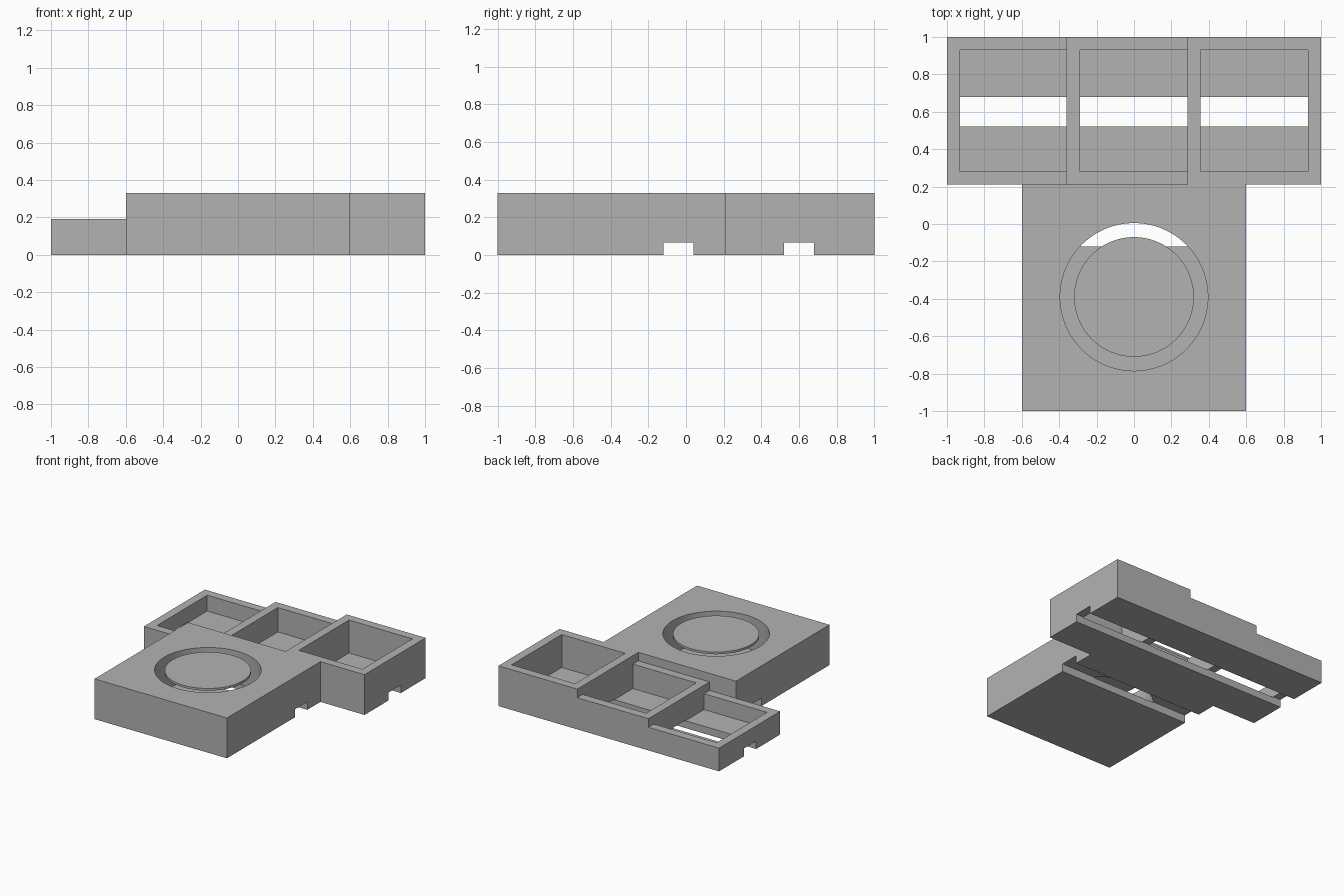
import bpy
import math

old = bpy.data.objects.get("Cube")
if old:
    bpy.data.objects.remove(old, do_unlink=True)

GREY = (0.45, 0.45, 0.45, 1.0)
mat = bpy.data.materials.new("plain grey")
mat.use_nodes = True
mat.diffuse_color = GREY
mat.node_tree.nodes["Principled BSDF"].inputs["Base Color"].default_value = GREY

HEIGHT = 0.33       # tallest top
FLOOR = 0.06        # bin and well floor
CHANNEL = 0.065     # cable channel height
WALL = 0.07
SPLIT = 0.21        # where the bins meet the block
BIG = 0.5           # cutter overshoot


def box(name, x, y, z):
    """Axis-aligned box from (min, max) ranges."""
    bpy.ops.mesh.primitive_cube_add(size=1, location=[sum(r) / 2 for r in (x, y, z)])
    ob = bpy.context.object
    ob.name = name
    ob.scale = [r[1] - r[0] for r in (x, y, z)]
    bpy.ops.object.transform_apply(location=True, rotation=False, scale=True)
    ob.data.materials.append(mat)
    return ob


def disc(name, radius, y, z):
    """Upright cylinder on the centre line."""
    bpy.ops.mesh.primitive_cylinder_add(
        vertices=96, radius=radius, depth=z[1] - z[0], location=(0, y, sum(z) / 2))
    ob = bpy.context.object
    ob.name = name
    ob.data.materials.append(mat)
    return ob


def cut(target, *cutters):
    """Subtract the cutters and discard them."""
    for cutter in cutters:
        cutter.hide_render = True
        mod = target.modifiers.new("cut", "BOOLEAN")
        mod.operation = "DIFFERENCE"
        mod.solver = "EXACT"
        mod.object = cutter
        bpy.context.view_layer.objects.active = target
        bpy.ops.object.modifier_apply(modifier=mod.name)
        bpy.data.objects.remove(cutter, do_unlink=True)


def channel(y):
    """Cable channel cutter running the full width."""
    return box("channel_cutter", (-1 - BIG, 1 + BIG), y, (-BIG, CHANNEL))


def smooth(ob):
    bpy.ops.object.select_all(action="DESELECT")
    ob.select_set(True)
    bpy.context.view_layer.objects.active = ob
    bpy.ops.object.shade_smooth_by_angle(angle=math.radians(30))


# Stepped row of bins: name, outer x range, inner x range, height
bins = [
    ("low_bin", (-1, -0.36), (-1 + WALL, -0.36 + WALL), 0.19),
    ("middle_bin", (-0.36, 0.285), (-0.36 + WALL, 0.285 + WALL), 0.26),
    ("tall_bin", (0.285, 1), (0.285 + WALL, 1 - WALL), HEIGHT),
]
for name, outer, inner, top in bins:
    tray = box(name, outer, (SPLIT, 1), (0, top))
    pocket = box("pocket_cutter", inner, (SPLIT + WALL, 1 - WALL), (FLOOR, top + BIG))
    cut(tray, pocket, channel((0.52, 0.68)))

# Front block with a round well and its own cable channel
WELL_Y = -0.39
block = box("front_block", (-0.6, 0.6), (-1, SPLIT), (0, HEIGHT))
cut(block,
    disc("well_cutter", 0.395, WELL_Y, (FLOOR, HEIGHT + BIG)),
    channel((-0.12, 0.04)))
smooth(block)

# Thin round pad set in the mouth of the well
pad = disc("round_pad", 0.32, WELL_Y, (HEIGHT - 0.02, HEIGHT - 0.002))
smooth(pad)
